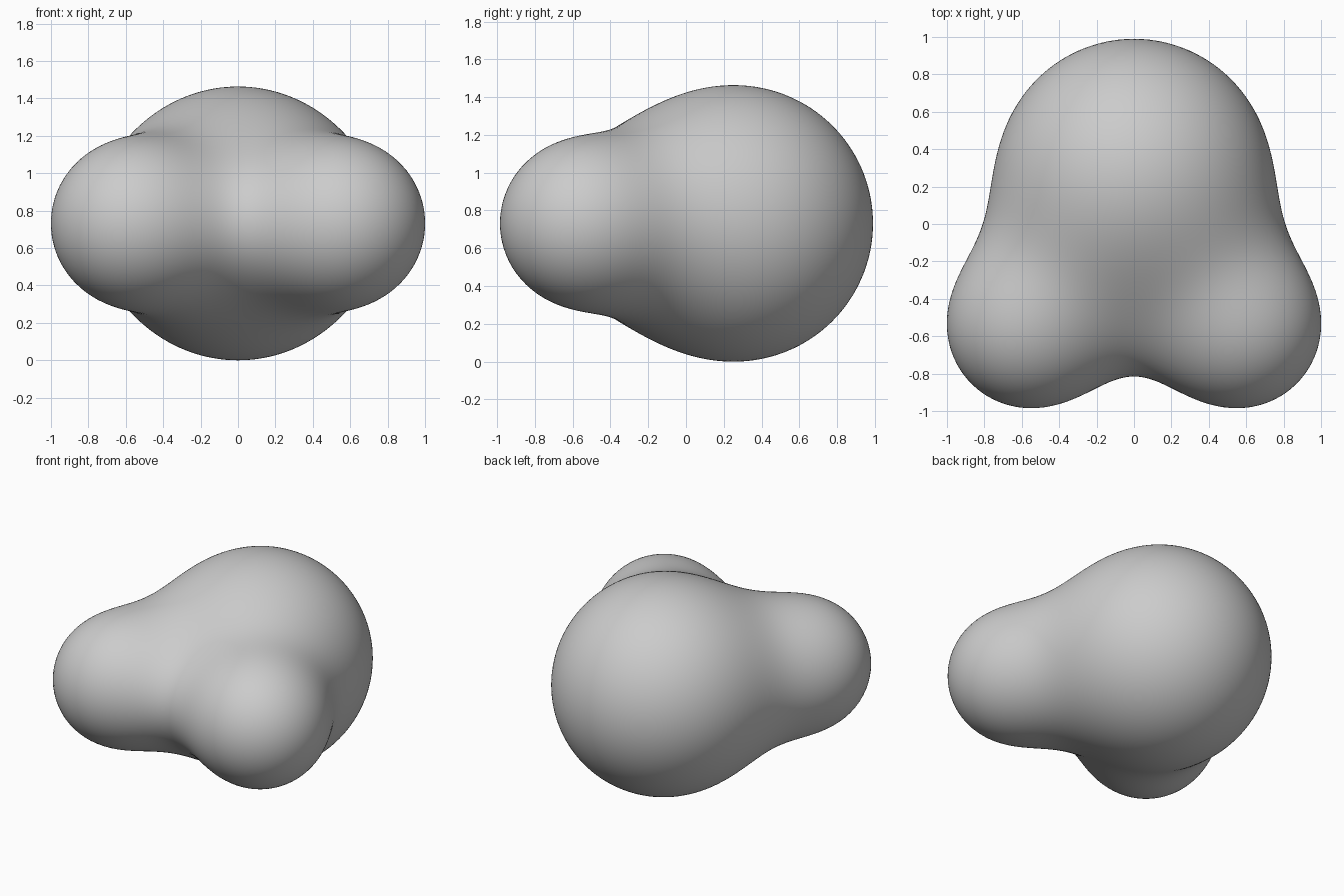
import bpy
import bmesh
from math import exp
from mathutils import Vector

old = bpy.data.objects.get("Cube")
if old:
    bpy.data.objects.remove(old, do_unlink=True)

MID = 0.73                       # height of the horizontal symmetry plane

# Blended lobes: centre, radius, falloff sharpness
LOBES = [(Vector((0, 0.26, MID)), 0.73, 3.7)]
for side in (-1, 1):
    LOBES.append((Vector((side * 0.56, -0.545, MID)), 0.436, 4.06))


def field(p):
    """Sum of soft balls; the skin lies where this equals one."""
    return sum(exp(-k * ((p - c).length_squared - r * r)) for c, r, k in LOBES)


def skin_point(origin, direction):
    """Find the skin along a ray by bisection."""
    near, far = 0.0, 2.0
    for _ in range(22):
        half = (near + far) / 2
        if field(origin + direction * half) > 1:
            near = half
        else:
            far = half
    return origin + direction * near


# Grey material
grey = bpy.data.materials.new("light grey")
grey.use_nodes = True
colour = (0.6, 0.6, 0.6, 1)
grey.diffuse_color = colour
shader = next(n for n in grey.node_tree.nodes if n.type == 'BSDF_PRINCIPLED')
shader.inputs["Base Color"].default_value = colour

# Fused three-lobed body, shrunk from a fine ball onto the blended skin
mesh = bpy.data.meshes.new("three_lobed_body")
bm = bmesh.new()
bmesh.ops.create_icosphere(bm, subdivisions=6, radius=1)
heart = Vector((0, -0.12, MID))
for v in bm.verts:
    v.co = skin_point(heart, v.co.normalized())
# Even out the vertex spacing, then rest the body on the ground
low = min(v.co.z for v in bm.verts)
bmesh.ops.translate(bm, verts=bm.verts, vec=(0, 0, -low))
for f in bm.faces:
    f.smooth = True
bm.to_mesh(mesh)
bm.free()
mesh.materials.append(grey)
body = bpy.data.objects.new("three_lobed_body", mesh)
bpy.context.collection.objects.link(body)
